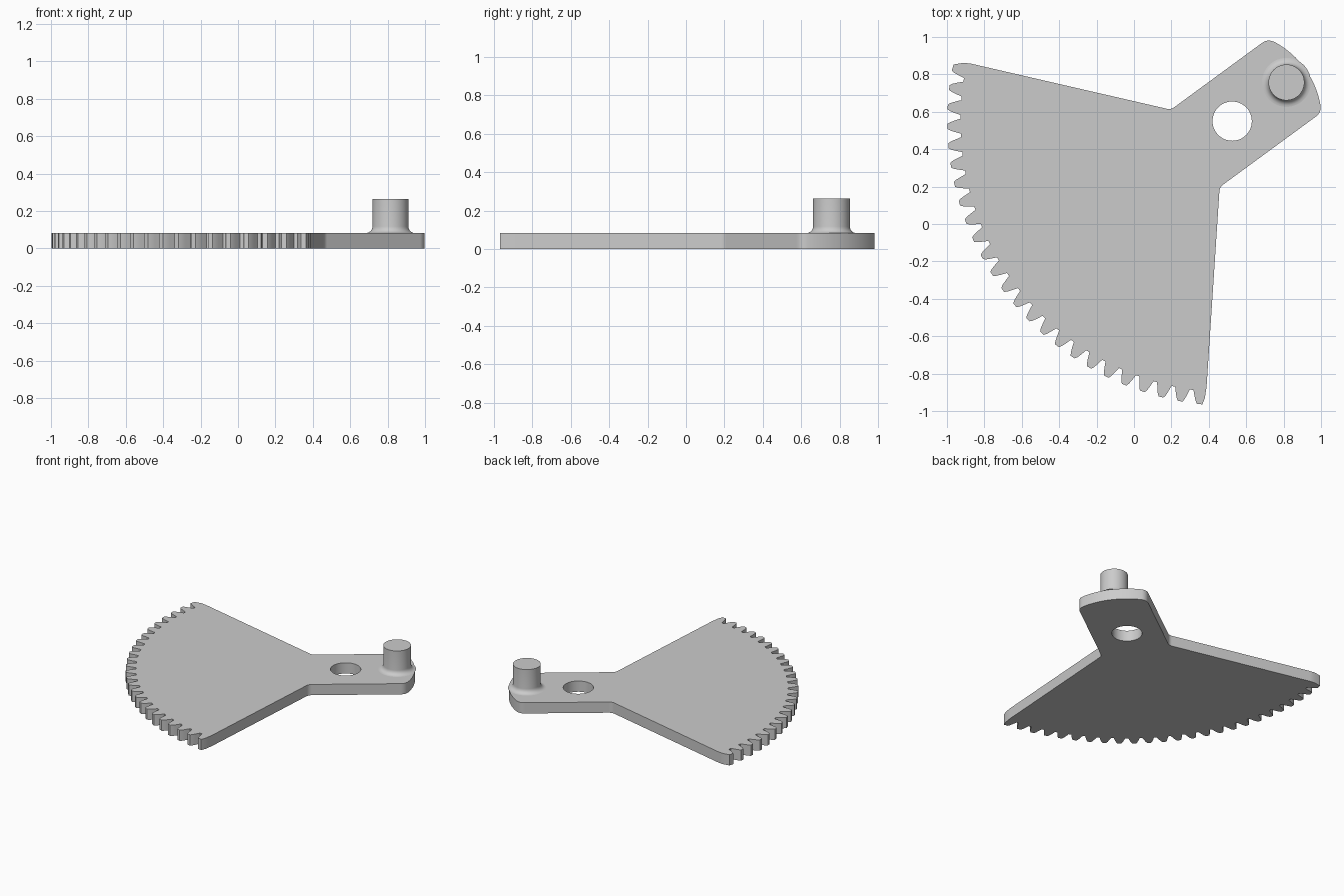
import bpy, bmesh
from math import sin, cos, tan, pi, radians
from mathutils import Vector

if "Cube" in bpy.data.objects:
    bpy.data.objects.remove(bpy.data.objects["Cube"])

PIVOT = Vector((0.525, 0.55))
AXIS = radians(36.1)
THICK = 0.082
PIN = Vector((0.815, 0.757))

grey = bpy.data.materials.new("plain grey")
grey.use_nodes = True
grey.diffuse_color = (0.6, 0.6, 0.6, 1)
grey.node_tree.nodes["Principled BSDF"].inputs["Base Color"].default_value = (0.6, 0.6, 0.6, 1)


def polar(r, a, side=0.0):
    """Point at radius r and angle a about the pivot, shifted sideways."""
    return PIVOT + Vector((cos(a), sin(a))) * r + Vector((-sin(a), cos(a))) * side


def rounded(a, p, b, r, n=8):
    """Arc of radius r replacing corner p between neighbours a and b."""
    u, v = (a - p).normalized(), (b - p).normalized()
    half = u.angle(v) / 2
    centre = p + (u + v).normalized() * (r / sin(half))
    s = p + u * (r / tan(half)) - centre
    e = p + v * (r / tan(half)) - centre
    return [centre + s.lerp(e, i / n).normalized() * r for i in range(n + 1)]


def finish(bm, name):
    bmesh.ops.recalc_face_normals(bm, faces=bm.faces)
    mesh = bpy.data.meshes.new(name)
    bm.to_mesh(mesh)
    bm.free()
    mesh.materials.append(grey)
    obj = bpy.data.objects.new(name, mesh)
    bpy.context.collection.objects.link(obj)
    bpy.ops.object.select_all(action='DESELECT')
    obj.select_set(True)
    bpy.context.view_layer.objects.active = obj
    bpy.ops.object.shade_smooth_by_angle(angle=radians(30))


# Outline: arm end arc
arc = [polar(0.48, AXIS + radians(-24 + 3 * i)) for i in range(17)]
arm_right = polar(0.413, AXIS, -0.244)
arm_left = polar(0.413, AXIS, 0.244)
neck_left = Vector((0.197, 0.611))
neck_right = Vector((0.458, 0.197))
sector_left = [Vector(p) for p in ((-0.87, 0.857), (-0.91, 0.862), (-0.965, 0.853))]
sector_right = [Vector(p) for p in ((0.364, -0.968), (0.379, -0.93), (0.388, -0.87))]

# Toothed rim, with the outer flank of each end tooth left to the sector edges
flank = [(1.452, -0.040), (1.485, -0.030), (1.508, -0.022), (1.523, -0.013)]
tooth = flank + [(r, -s) for r, s in reversed(flank)]
COUNT = 25
rim = []
for k in range(COUNT):
    a = radians(169.3 + 3.92 * k)
    part = tooth[4:] if k == 0 else tooth[:5] if k == COUNT - 1 else tooth
    rim += [polar(r, a, s) for r, s in part]

outline = (rounded(neck_right, arm_right, arc[0], 0.06) + arc
           + rounded(arc[-1], arm_left, neck_left, 0.06)
           + rounded(arm_left, neck_left, sector_left[0], 0.05)
           + sector_left + rim + sector_right
           + rounded(sector_right[-1], neck_right, arm_right, 0.05))
hole = [polar(0.105, 2 * pi * i / 48) for i in range(48)]

# Sector plate with pivot hole
bm = bmesh.new()
edges = []
for loop in (outline, hole):
    vs = [bm.verts.new((p.x, p.y, 0)) for p in loop]
    edges += [bm.edges.new((vs[i - 1], vs[i])) for i in range(len(vs))]
bmesh.ops.triangle_fill(bm, edges=edges, use_beauty=True)
top = bmesh.ops.extrude_face_region(bm, geom=bm.faces[:])["geom"]
bmesh.ops.translate(bm, vec=(0, 0, THICK),
                    verts=[v for v in top if isinstance(v, bmesh.types.BMVert)])
finish(bm, "sector_plate")

# Drive pin with filleted foot, as a turned profile
F = 0.035
profile = [(0.096 + F * (1 - sin(t)), THICK + F * (1 - cos(t)))
           for t in (pi / 2 * i / 6 for i in range(7))] + [(0.096, 0.264)]
bm = bmesh.new()
rings = [[bm.verts.new((PIN.x + r * cos(2 * pi * i / 48), PIN.y + r * sin(2 * pi * i / 48), z))
          for i in range(48)] for r, z in profile]
for lo, hi in zip(rings, rings[1:]):
    for i in range(48):
        bm.faces.new((lo[i - 1], lo[i], hi[i], hi[i - 1]))
bm.faces.new(rings[-1])
finish(bm, "drive_pin")
